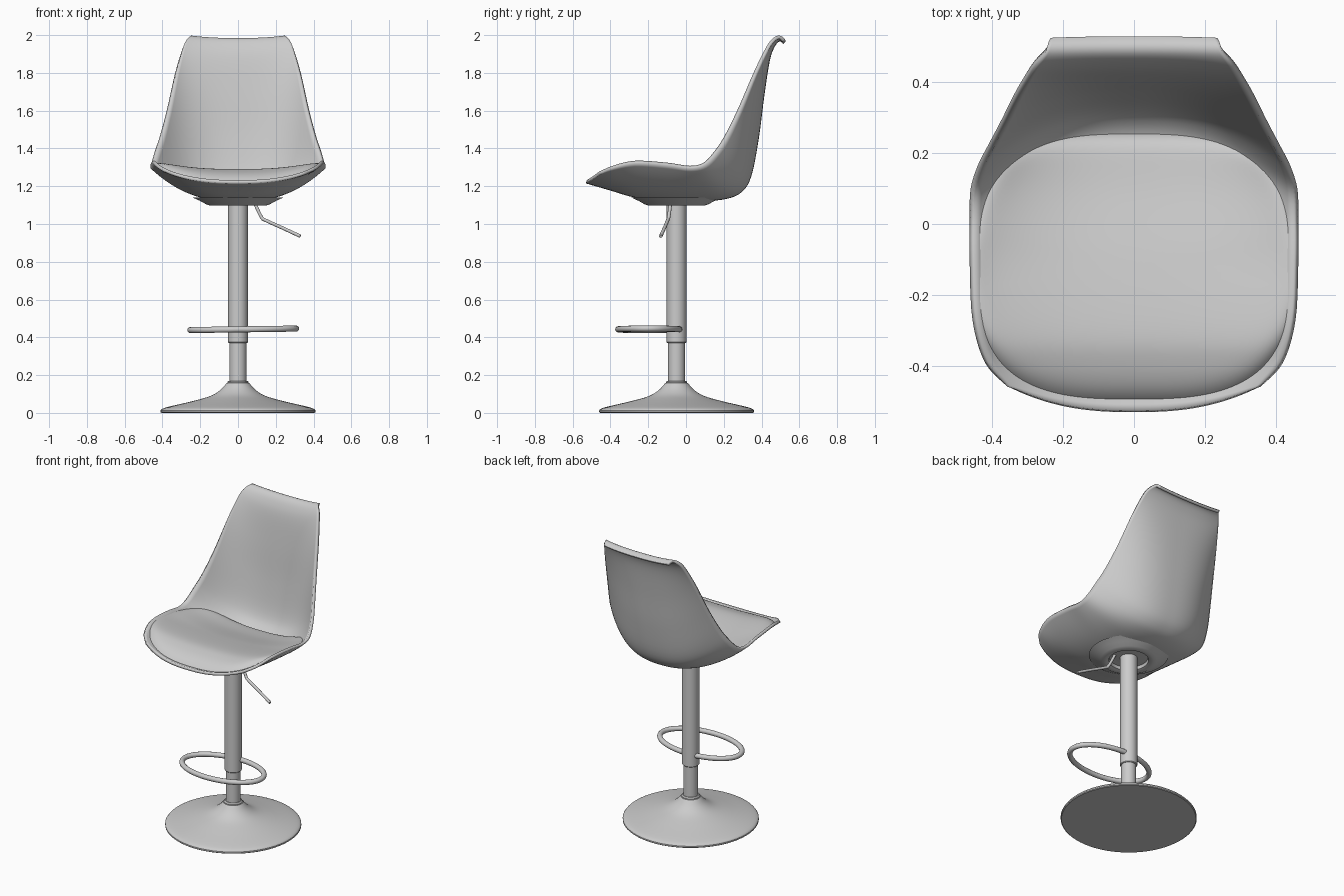
import bpy, math
from mathutils import Vector
from mathutils.bvhtree import BVHTree

if "Cube" in bpy.data.objects:
    bpy.data.objects.remove(bpy.data.objects["Cube"])

CY = -0.05  # column axis


def add_mesh(name, verts, faces, angle=40):
    me = bpy.data.meshes.new(name)
    me.from_pydata(verts, [], faces)
    me.update()
    ob = bpy.data.objects.new(name, me)
    bpy.context.collection.objects.link(ob)
    bpy.ops.object.select_all(action='DESELECT')
    ob.select_set(True)
    bpy.context.view_layer.objects.active = ob
    bpy.ops.object.shade_smooth_by_angle(angle=math.radians(angle))
    return ob


def lathe(name, profile, n=64, angle=35):
    verts = [(r * math.cos(2 * math.pi * k / n), CY + r * math.sin(2 * math.pi * k / n), z)
             for r, z in profile for k in range(n)]
    faces = [(i * n + k, i * n + (k + 1) % n, (i + 1) * n + (k + 1) % n, (i + 1) * n + k)
             for i in range(len(profile) - 1) for k in range(n)]
    faces += [tuple(reversed(range(n))), tuple(range(len(verts) - n, len(verts)))]
    return add_mesh(name, verts, faces, angle)


def tube(name, pts, r, cyclic=False):
    cu = bpy.data.curves.new(name, 'CURVE')
    cu.dimensions = '3D'
    cu.bevel_depth, cu.bevel_resolution, cu.use_fill_caps = r, 4, True
    sp = cu.splines.new('POLY')
    sp.points.add(len(pts) - 1)
    for p, co in zip(sp.points, pts):
        p.co = (*co, 1)
    sp.use_cyclic_u = cyclic
    sp.use_smooth = True
    ob = bpy.data.objects.new(name, cu)
    bpy.context.collection.objects.link(ob)
    return ob


def smooth_rows(keys, steps):
    """Catmull-Rom interpolation through rows of values."""
    out = []
    n = len(keys)
    for i in range(n - 1):
        a, b, c, d = (keys[min(max(k, 0), n - 1)] for k in (i - 1, i, i + 1, i + 2))
        for s in range(steps):
            t = s / steps
            out.append([0.5 * (2 * q + (r - p) * t + (2 * p - 5 * q + 4 * r - s4) * t * t
                               + (3 * q - p - 3 * r + s4) * t ** 3)
                        for p, q, r, s4 in zip(a, b, c, d)])
    out.append(list(keys[-1]))
    return out


# base, inner and outer column
base = smooth_rows([(.41, .013), (.385, .028), (.25, .06), (.15, .088),
                    (.095, .12), (.06, .158)], 5)
lathe("base", [(.405, 0), (.41, .004)] + base + [(.04, .16)])
lathe("base_collar", [(.045, .15), (.056, .155), (.056, .163), (.05, .17), (.04, .17)], 48)
lathe("inner_column", [(.045, .15), (.045, .39)], 48)
lathe("outer_column", [(.049, .37), (.052, .374), (.052, 1.13)], 48)

# footrest ring, passing through the column
ring = []
for k in range(80):
    t = 2 * math.pi * k / 80
    x, y = .028 + .28 * math.cos(t), -.197 + .162 * math.sin(t)
    ring.append((x, y, .442 + .014 * x))
tube("footrest_ring", ring, .016, True)

# height lever
tube("height_lever", smooth_rows([(.085, -.08, 1.12), (.10, -.085, 1.085), (.125, -.092, 1.035),
                                  (.145, -.097, 1.02), (.24, -.115, .977), (.33, -.134, .935)], 4), .009)

# seat shell: rows of half width, edge y, edge z, centre y, centre z
keys = [(.36, -.455, 1.262, -.53, 1.215), (.42, -.39, 1.293, -.40, 1.177),
        (.455, -.27, 1.322, -.27, 1.14), (.463, -.10, 1.312, -.10, 1.12),
        (.463, .02, 1.295, .06, 1.12), (.46, .10, 1.315, .20, 1.13),
        (.44, .165, 1.385, .29, 1.165), (.412, .22, 1.47, .345, 1.25),
        (.375, .29, 1.61, .385, 1.45), (.335, .37, 1.79, .415, 1.68),
        (.30, .43, 1.91, .443, 1.86), (.278, .462, 1.96, .468, 1.935),
        (.25, .492, 1.98, .495, 1.967), (.235, .512, 1.965, .516, 1.953)]
rows, N = smooth_rows(keys, 5), 48
verts, faces = [], []
for w, ey, ez, cy, cz in rows:
    for j in range(N + 1):
        u = 2 * j / N - 1
        f = abs(u) ** 2.5
        verts.append((u * w, cy + (ey - cy) * f, cz + (ez - cz) * f))
for i in range(len(rows) - 1):
    for j in range(N):
        a = i * (N + 1) + j
        faces.append((a, a + 1, a + N + 2, a + N + 1))
shell_tree = BVHTree.FromPolygons([Vector(v) for v in verts], faces)
shell = add_mesh("seat_shell", verts, faces, 50)
mod = shell.modifiers.new("thickness", 'SOLIDIFY')
mod.thickness, mod.offset = .018, 1

# cushion: rounded square whose border rests on the shell
centre = smooth_rows([(-.50, 1.24), (-.40, 1.278), (-.30, 1.29), (-.10, 1.26),
                      (.10, 1.215), (.26, 1.195)], 8)


def dome(x, y):
    z = centre[-1][1]
    for (y0, z0), (y1, z1) in zip(centre, centre[1:]):
        if y <= y1:
            z = z0 + (z1 - z0) * max(0, (y - y0) / (y1 - y0))
            break
    k = .045 + max(0, y + .1) * .2
    return z + k * abs(x / .445) ** 2.5


def rounded(t):
    c, s = math.cos(t), math.sin(t)
    return (.445 * math.copysign(abs(c) ** .68, c), .375 * math.copysign(abs(s) ** .68, s))


M, R = 96, 24
verts, faces = [(0, -.12, dome(0, -.12))], []
for i in range(1, R + 1):
    r = 1 - (1 - i / R) ** 1.6
    for k in range(M):
        ex, ey = rounded(2 * math.pi * k / M)
        hit = shell_tree.ray_cast(Vector((ex, ey - .12, 3)), Vector((0, 0, -1)))[0]
        border = hit.z + .016 if hit else dome(ex, ey - .12) - .02
        x, y, s = ex * r, ey * r - .12, r ** 22
        verts.append((x, y, dome(x, y) * (1 - s) + border * s))
for k in range(M):
    faces.append((0, 1 + k, 1 + (k + 1) % M))
    for i in range(R - 1):
        a, b = 1 + i * M + k, 1 + i * M + (k + 1) % M
        faces.append((a, a + M, b + M, b))
add_mesh("seat_cushion", verts, faces, 60)

# round boss under the seat, with a recess around the column
lathe("seat_mount", [(.24, 1.14), (.20, 1.122), (.17, 1.105), (.15, 1.098), (.135, 1.098),
                     (.12, 1.103), (.115, 1.122), (.03, 1.122)], 64, 50)
